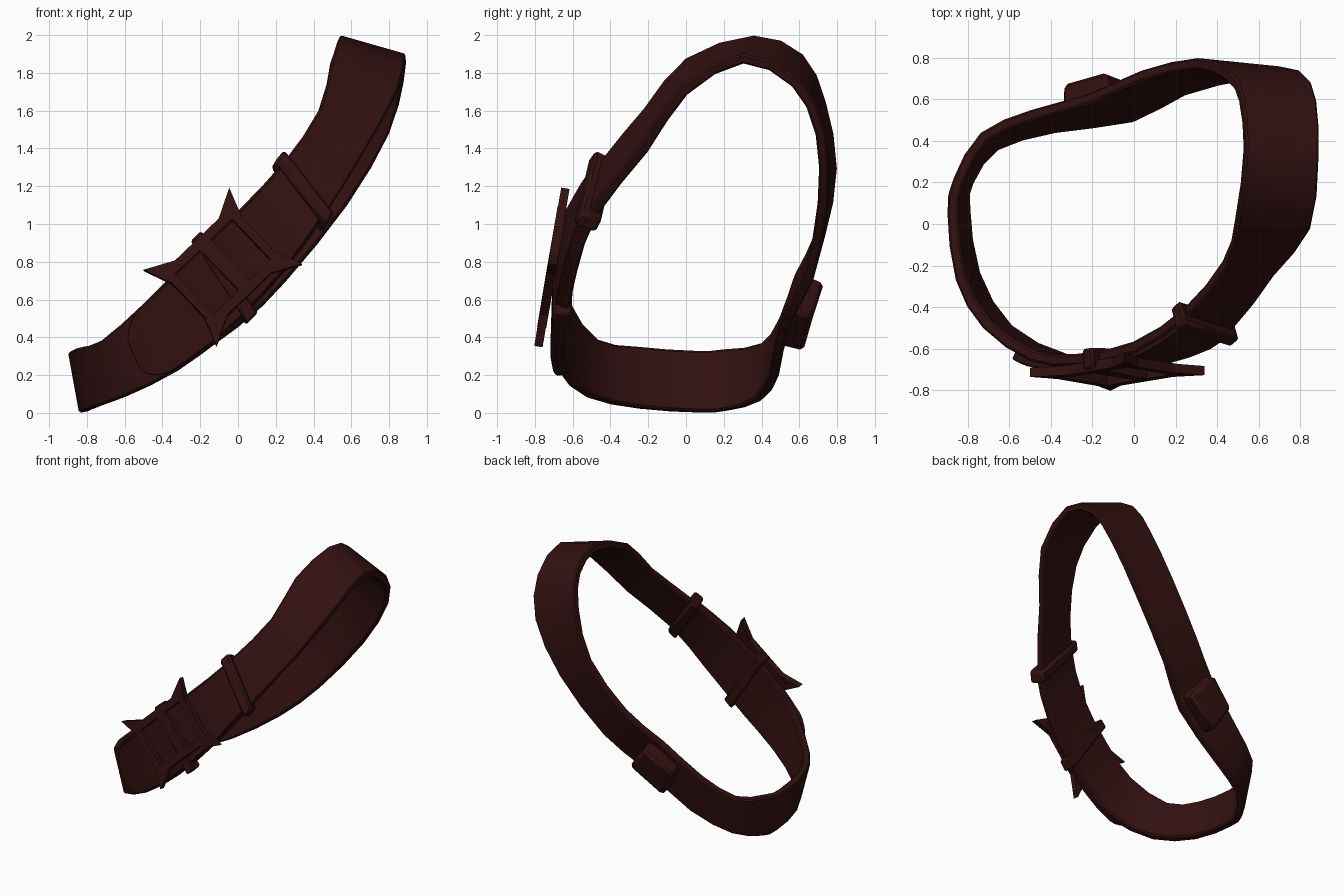
import bpy
import bmesh
import math
from mathutils import Vector

cube = bpy.data.objects.get("Cube")
if cube:
    bpy.data.objects.remove(cube, do_unlink=True)

# One dark leather colour for the whole belt
COLOUR = (0.033, 0.0055, 0.0055, 1.0)
leather = bpy.data.materials.new("dark_red_leather")
leather.use_nodes = True
leather.diffuse_color = COLOUR
shader = next(n for n in leather.node_tree.nodes if n.type == "BSDF_PRINCIPLED")
shader.inputs["Base Color"].default_value = COLOUR
shader.inputs["Roughness"].default_value = 0.7

# Belt path: upper edge and lower edge of the outer face, from the left hip
# across the front, over the shoulder and down the back
STATIONS = [
    ((-.90, .05, .32), (-.84, .07, .00)),
    ((-.86, -.27, .34), (-.79, -.25, .02)),
    ((-.73, -.50, .38), (-.62, -.53, .08)),
    ((-.50, -.66, .58), (-.33, -.68, .22)),
    ((-.28, -.68, .80), (-.05, -.69, .43)),
    ((.00, -.62, 1.07), (.25, -.63, .75)),
    ((.25, -.45, 1.34), (.47, -.52, 1.06)),
    ((.44, -.22, 1.62), (.68, -.25, 1.40)),
    ((.50, .00, 1.88), (.85, -.03, 1.72)),
    ((.54, .36, 2.0), (.89, .30, 1.90)),
    ((.52, .62, 1.90), (.88, .60, 1.76)),
    ((.45, .74, 1.65), (.80, .74, 1.48)),
    ((.30, .80, 1.30), (.58, .75, 1.10)),
    ((.03, .74, .95), (.25, .67, .69)),
    ((-.22, .63, .72), (.00, .54, .45)),
    ((-.50, .55, .50), (-.38, .49, .19)),
    ((-.74, .44, .36), (-.68, .40, .06)),
    ((-.87, .22, .33), (-.82, .22, .01)),
]
COUNT = len(STATIONS)


def edge_point(t, side):
    """Point on one belt edge, smoothly interpolated around the closed loop."""
    i = math.floor(t)
    f = t - i
    a, b, c, d = (Vector(STATIONS[(i + k) % COUNT][side]) for k in (-1, 0, 1, 2))
    return b + 0.5 * f * (c - a + f * (2 * a - 5 * b + 4 * c - d
                                       + f * (3 * (b - c) + d - a)))


def frame(t):
    """Lower edge, vector across the belt, and outward normal."""
    upper, lower = edge_point(t, 0), edge_point(t, 1)
    step = 0.1
    ahead = edge_point(t + step, 0) + edge_point(t + step, 1)
    behind = edge_point(t - step, 0) + edge_point(t - step, 1)
    across = upper - lower
    return lower, across, (ahead - behind).cross(across).normalized()


def finish(name, bm, bevel=0.0):
    bmesh.ops.recalc_face_normals(bm, faces=bm.faces)
    mesh = bpy.data.meshes.new(name)
    bm.to_mesh(mesh)
    bm.free()
    mesh.materials.append(leather)
    obj = bpy.data.objects.new(name, mesh)
    bpy.context.collection.objects.link(obj)
    bpy.ops.object.select_all(action="DESELECT")
    obj.select_set(True)
    bpy.context.view_layer.objects.active = obj
    bpy.ops.object.shade_smooth_by_angle(angle=math.radians(30))
    if bevel:
        mod = obj.modifiers.new("soft_edges", "BEVEL")
        mod.width = bevel
        mod.segments = 1
        mod.limit_method = "ANGLE"
        mod.angle_limit = math.radians(50)
    return obj


def sweep(name, rings, closed=False, bevel=0.0):
    """Rectangular section along the belt.
    Each ring: path position, low and high share of width, inner and outer offset."""
    bm = bmesh.new()
    loops = []
    for t, low, high, inner, outer in rings:
        base, across, normal = frame(t)
        corners = ((low, outer), (high, outer), (high, inner), (low, inner))
        loops.append([bm.verts.new(base + across * s + normal * o) for s, o in corners])
    pairs = list(zip(loops, loops[1:]))
    if closed:
        pairs.append((loops[-1], loops[0]))
    else:
        bm.faces.new(loops[0])
        bm.faces.new(loops[-1])
    for p, q in pairs:
        for k in range(4):
            n = (k + 1) % 4
            bm.faces.new((p[k], p[n], q[n], q[k]))
    return finish(name, bm, bevel)


# Main strap
sweep("strap", [(k / 2, 0, 1, -.055, 0) for k in range(2 * COUNT)],
      closed=True, bevel=0.01)

# Overlapping strap end with a rounded tip, lying on the front
tongue = []
for k in range(6):
    angle = k / 5 * math.pi / 2
    half = 0.16 + 0.32 * math.sin(angle)
    tongue.append((2.95 - 0.4 * math.cos(angle), 0.5 - half, 0.5 + half,
                   -.01, .045 - .003 * k))
for k in range(7):
    tongue.append((3.3 + 0.45 * k, .03, .97, -.01, .022))
sweep("strap_end", tongue, bevel=0.006)

# Loops that wrap around the strap
sweep("keeper_loop", [(5.83, -.1, 1.1, -.08, .045), (6.04, -.1, 1.1, -.08, .045)],
      bevel=0.015)
sweep("buckle_loop", [(4.25, -.09, 1.14, -.07, .03), (4.43, -.09, 1.14, -.07, .03)],
      bevel=0.01)

# Pouch on the back
sweep("back_pouch", [(13.77, .13, .87, -.03, .1), (14.53, .13, .87, -.03, .1)],
      bevel=0.02)

# Buckle: double frame with a pointed horn at each corner
CENTRE = Vector((-.08, -.71, .77))
ALONG = Vector((.72, .12, .69))
ACROSS = Vector((-.69, .12, .72))
FACING = Vector((0, -1, .17))


def prism(bm, outline, depth):
    back, front = ([bm.verts.new(CENTRE + ALONG * u + ACROSS * v + FACING * d)
                    for u, v in outline] for d in (-depth, depth))
    bm.faces.new(back)
    bm.faces.new(front[::-1])
    for k in range(len(outline)):
        n = (k + 1) % len(outline)
        bm.faces.new((back[k], back[n], front[n], front[k]))


def bar(bm, u0, u1, v0, v1, depth):
    prism(bm, [(u0, v0), (u1, v0), (u1, v1), (u0, v1)], depth)


buckle = bmesh.new()
for s in (-1, 1):
    bar(buckle, s * .21, s * .255, -.2, .2, .024)
    bar(buckle, -.21, .21, s * .148, s * .2, .024)
    for r in (-1, 1):
        horn = [(.255, .2), (.255, .12), (.315, .28), (.16, .2)]
        prism(buckle, [(s * u, r * v) for u, v in horn], .022)
bar(buckle, -.025, .055, -.148, .148, .022)
finish("buckle", buckle)
